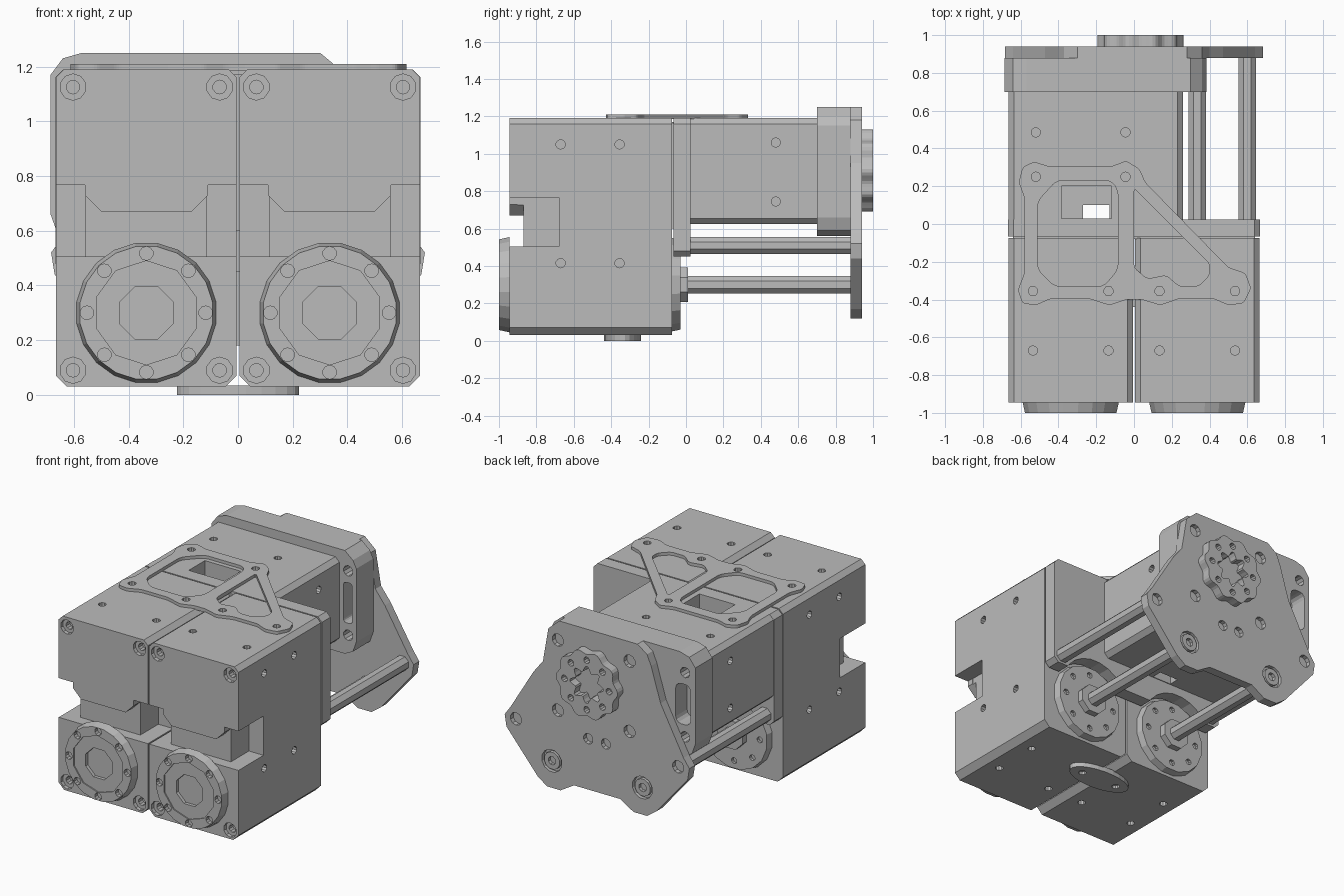
import bpy, bmesh, math
from mathutils import Vector

cube = bpy.data.objects.get("Cube")
if cube:
    bpy.data.objects.remove(cube, do_unlink=True)

grey = bpy.data.materials.new("machined_grey")
grey.use_nodes = True
grey.diffuse_color = (0.5, 0.5, 0.5, 1)
grey.node_tree.nodes["Principled BSDF"].inputs["Base Color"].default_value = (0.5, 0.5, 0.5, 1)


def place(axis, u, v, w):
    return Vector({"x": (w, u, v), "y": (u, w, v), "z": (u, v, w)}[axis])


def prism(name, axis, pts, lo, hi, taper=1.0, rounding=0):
    """Extrude a profile along an axis; taper scales the hi end about its centre."""
    bm = bmesh.new()
    cu = sum(p[0] for p in pts) / len(pts)
    cv = sum(p[1] for p in pts) / len(pts)
    a = [bm.verts.new(place(axis, u, v, lo)) for u, v in pts]
    b = [bm.verts.new(place(axis, cu + (u - cu) * taper, cv + (v - cv) * taper, hi)) for u, v in pts]
    n = len(pts)
    bm.faces.new(a)
    bm.faces.new(b[::-1])
    for i in range(n):
        bm.faces.new((a[i], b[i], b[(i + 1) % n], a[(i + 1) % n]))
    if rounding:
        edges = [e for p, q in zip(a, b) for e in p.link_edges if e.other_vert(p) is q]
        bmesh.ops.bevel(bm, geom=edges, offset=rounding, segments=3, profile=0.5,
                        affect="EDGES", clamp_overlap=True)
    bmesh.ops.recalc_face_normals(bm, faces=bm.faces)
    mesh = bpy.data.meshes.new(name)
    bm.to_mesh(mesh)
    bm.free()
    mesh.materials.append(grey)
    ob = bpy.data.objects.new(name, mesh)
    bpy.context.scene.collection.objects.link(ob)
    return ob


def ring(u, v, r, n=10, lobes=0, depth=0.0):
    out = []
    for i in range(n):
        t = 2 * math.pi * (i + 0.5) / n
        q = r + depth * math.cos(lobes * t)
        out.append((u + q * math.cos(t), v + q * math.sin(t)))
    return out


def rect(u0, u1, v0, v1, c=0.0, top=None):
    t = c if top is None else top
    if not c:
        return [(u0, v0), (u1, v0), (u1, v1), (u0, v1)]
    return [(u0 + c, v0), (u1 - c, v0), (u1, v0 + c), (u1, v1 - t),
            (u1 - t, v1), (u0 + t, v1), (u0, v1 - t), (u0, v0 + c)]


def cut(ob, axis, pts, lo, hi, rounding=0):
    tool = prism("cutter", axis, pts, lo, hi, rounding=rounding)
    tool.hide_render = True
    mod = ob.modifiers.new("cut", "BOOLEAN")
    mod.operation, mod.solver, mod.object = "DIFFERENCE", "EXACT", tool
    deps = bpy.context.evaluated_depsgraph_get()
    mesh = bpy.data.meshes.new_from_object(ob.evaluated_get(deps))
    ob.modifiers.clear()
    ob.data = mesh
    bpy.data.objects.remove(tool, do_unlink=True)


def drill(ob, axis, spots, lo, hi, r=0.025):
    for u, v in spots:
        cut(ob, axis, ring(u, v, r), lo, hi)


def grid(us, vs):
    return [(u, v) for u in us for v in vs]


def bolt_circle(u, v, r, n):
    return [(u + r * math.cos(2 * math.pi * i / n), v + r * math.sin(2 * math.pi * i / n)) for i in range(n)]


SCREW_Y = (-0.67, -0.355)
for side, s in (("right", -1), ("left", 1)):
    cx = 0.335 * s
    # Front motor case with its cable recess and screw holes
    case = prism(side + "_motor_case", "y", rect(cx - 0.33, cx + 0.33, 0.03, 1.19, 0.04, 0.03), -0.945, -0.075)
    half = [(0.35, 0.505), (0.35, 0.767), (0.225, 0.767), (0.225, 0.73), (0.165, 0.67)]
    recess = [(cx + x, z) for x, z in half] + [(cx - x, z) for x, z in reversed(half)]
    cut(case, "y", recess, -0.97, -0.87)
    for d in (-1, 1):
        xs = sorted((cx + d * 0.222, cx + d * 0.35))
        cut(case, "y", rect(xs[0], xs[1], 0.505, 0.767), -0.9, -0.68)
    corners = grid((cx - 0.268, cx + 0.268), (0.09, 1.125))
    drill(case, "y", corners, -0.96, -0.92, 0.048)
    drill(case, "y", corners, -0.925, -0.88)
    tops = grid((cx - 0.2, cx + 0.2), SCREW_Y)
    drill(case, "z", tops, 1.15, 1.25)
    drill(case, "z", tops, -0.05, 0.06)
    outer = 0.665 * s
    drill(case, "x", grid(SCREW_Y, (0.415, 1.05)), outer - 0.04, outer + 0.04)

    # Front output flange
    flange = prism(side + "_front_flange", "y", ring(cx, 0.3, 0.258, 20), -0.943, -1.0, taper=0.95)
    cut(flange, "y", ring(cx, 0.3, 0.19, 10), -1.02, -0.992)
    cut(flange, "y", ring(cx, 0.3, 0.105, 8), -1.02, -0.97)
    drill(flange, "y", bolt_circle(cx, 0.3, 0.217, 8), -1.02, -0.97)

    # Rear flange, hub and shafts
    rear = prism(side + "_rear_flange", "y", ring(cx, 0.3, 0.255, 16), -0.077, -0.03, taper=0.96)
    drill(rear, "y", bolt_circle(cx, 0.3, 0.19, 8), -0.05, 0.0, 0.02)
    prism(side + "_shaft_hub", "y", ring(cx, 0.3, 0.1, 8), -0.04, 0.012)
    prism(side + "_drive_shaft", "y", ring(cx, 0.3, 0.05, 8), 0.0, 0.89)
    prism(side + "_support_rod", "y", ring(0.6 * s, 0.51, 0.05, 8), 0.0, 0.89)

# Mid plate arched over the rear flanges
mid = prism("mid_plate", "y", rect(-0.667, 0.667, 0.45, 1.19, 0.03), -0.066, 0.025)
for s in (-1, 1):
    cut(mid, "y", ring(0.335 * s, 0.3, 0.27, 24), -0.1, 0.05)
prism("mid_spacer", "y", rect(-0.64, 0.64, 0.6, 1.17), -0.08, -0.06)

# Upper rear motor case with an opening in its top
upper = prism("rear_motor_case", "y", rect(-0.665, 0.26, 0.625, 1.19, 0.03), 0.02, 0.705)
cut(upper, "z", rect(-0.385, -0.12, 0.03, 0.2), 1.03, 1.25)
cut(upper, "z", rect(-0.27, -0.13, 0.03, 0.1), 0.5, 1.1)
drill(upper, "z", grid((-0.52, -0.045), (0.25, 0.485)), 1.15, 1.25)
for x in (-0.665, 0.26):
    drill(upper, "x", grid((0.48,), (0.745, 1.06)), x - 0.04, x + 0.04)

# Gear housing
housing = prism("gear_housing", "y", [
    (-0.57, 1.25), (-0.64, 1.23), (-0.685, 1.17), (-0.685, 0.66), (-0.66, 0.59), (-0.6, 0.56),
    (0.3, 0.56), (0.36, 0.59), (0.385, 0.66), (0.385, 1.15), (0.36, 1.2), (0.3, 1.25)], 0.7, 0.88)
drill(housing, "y", grid((-0.61, 0.325), (0.69, 1.12)), 0.65, 0.93, 0.035)
cut(housing, "y", rect(-0.65, -0.54, 0.77, 1.04), 0.76, 0.93, rounding=0.04)
cut(housing, "y", rect(0.29, 0.355, 0.77, 1.04), 0.65, 0.8, rounding=0.02)

# Rear end plate
end = prism("end_plate", "y", [
    (-0.3, 1.25), (0.28, 1.25), (0.36, 1.18), (0.4, 0.95), (0.47, 0.86), (0.64, 0.58), (0.683, 0.52), (0.67, 0.44),
    (0.44, 0.17), (0.37, 0.12), (0.27, 0.12), (0.17, 0.18), (-0.17, 0.18), (-0.27, 0.12),
    (-0.37, 0.12), (-0.44, 0.17), (-0.67, 0.44), (-0.683, 0.52), (-0.64, 0.58), (-0.47, 0.9),
    (-0.4, 1.13), (-0.37, 1.2)], 0.88, 0.94)
holes = grid((-0.24, 0.29), (0.65, 1.12)) + [(-0.6, 0.51), (0.6, 0.51)]
drill(end, "y", holes, 0.91, 1.0, 0.042)
drill(end, "y", [(-0.065, 0.52), (0.065, 0.52)], 0.91, 1.0, 0.035)
for s in (-1, 1):
    cut(end, "y", ring(0.335 * s, 0.3, 0.075, 12), 0.915, 1.0)
    bearing = prism("shaft_bearing", "y", ring(0.335 * s, 0.3, 0.058, 12), 0.9, 0.938)
    cut(bearing, "y", ring(0.335 * s, 0.3, 0.028, 8), 0.91, 1.0)

# Scalloped output wheel
wheel = prism("output_wheel", "y", ring(0.035, 0.91, 0.217, 80, 10, 0.012), 0.935, 1.0)
cut(wheel, "y", ring(0.035, 0.91, 0.105, 48, 8, 0.02), 0.945, 1.05)
drill(wheel, "y", bolt_circle(0.035, 0.91, 0.165, 8), 0.96, 1.05, 0.022)

# Open truss bracket on top
truss = prism("top_bracket", "z", [
    (-0.59, 0.3), (-0.53, 0.33), (-0.45, 0.305), (-0.12, 0.305), (-0.04, 0.335), (0.03, 0.29), (0.06, 0.22),
    (0.5, -0.23), (0.59, -0.26), (0.62, -0.34), (0.58, -0.42), (0.5, -0.43), (0.42, -0.395),
    (0.24, -0.395), (0.14, -0.43), (0.04, -0.4), (-0.04, -0.4), (-0.13, -0.43), (-0.24, -0.395),
    (-0.44, -0.395), (-0.52, -0.43), (-0.59, -0.42), (-0.615, -0.35), (-0.58, -0.26),
    (-0.58, 0.14), (-0.61, 0.22)], 1.185, 1.21, rounding=0.015)
cut(truss, "z", [(-0.51, 0.12), (-0.41, 0.23), (-0.12, 0.23), (-0.085, 0.18), (-0.085, -0.24),
                 (-0.16, -0.33), (-0.42, -0.33), (-0.51, -0.24)], 1.1, 1.3, rounding=0.03)
cut(truss, "z", [(0.0, 0.19), (0.04, 0.15), (0.4, -0.21), (0.4, -0.27), (0.34, -0.33),
                 (0.24, -0.33), (0.17, -0.27), (0.07, -0.29), (0.0, -0.23)], 1.1, 1.3, rounding=0.02)
drill(truss, "z", [(-0.52, 0.25), (-0.045, 0.25)], 1.1, 1.3)
drill(truss, "z", grid((-0.535, -0.135, 0.135, 0.535), (-0.355,)), 1.1, 1.3)

# Oval joining plate underneath
oval = [(0.225 * x, -0.34 + 0.1 * y) for x, y in ring(0, 0, 1, 24)]
base = prism("bottom_joiner", "z", oval, 0.0, 0.035)
drill(base, "z", [(-0.135, -0.34), (0.135, -0.34)], -0.05, 0.02)
